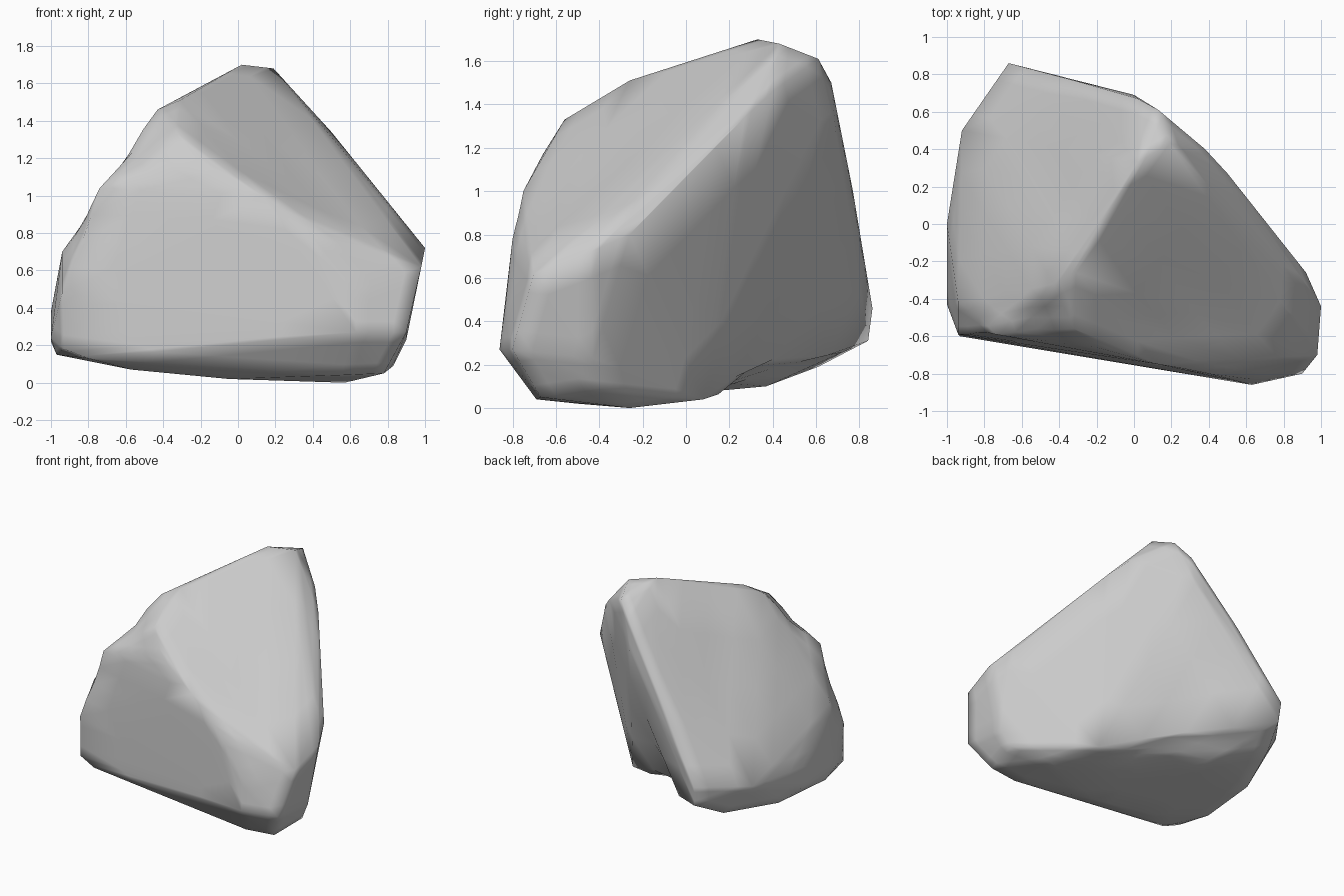
import bpy, bmesh
from mathutils import Vector

# Corner points of the boulder, grouped by the edge they describe
summit = [(0.02, 0.33, 1.70), (0.19, 0.43, 1.68), (0.13, 0.61, 1.61), (0.02, 0.67, 1.50)]
right_ridge = [(0.38, 0.40, 1.46), (0.50, 0.27, 1.34), (0.69, 0.02, 1.10),
               (0.92, -0.26, 0.80), (1.00, -0.44, 0.72), (0.98, -0.70, 0.62)]
left_ridge = [(-0.31, -0.26, 1.51), (-0.43, -0.32, 1.46), (-0.32, -0.56, 1.33),
              (-0.20, -0.66, 1.17), (-0.74, -0.59, 1.04)]
back_ridge = [(0.00, 0.69, 1.28), (-0.33, 0.77, 1.00), (-0.67, 0.86, 0.46), (-0.66, 0.84, 0.31)]
front_brow = [(0.13, -0.75, 1.00), (0.40, -0.80, 0.78), (0.63, -0.83, 0.50), (0.90, -0.80, 0.27)]
left_side = [(-0.94, -0.42, 0.70), (-0.94, -0.59, 0.48), (-1.00, -0.43, 0.24),
             (-1.00, 0.00, 0.38), (-1.00, -0.02, 0.22), (-0.92, 0.50, 0.40)]
front_foot = [(-0.93, -0.60, 0.18), (-0.40, -0.67, 0.20), (0.63, -0.86, 0.27), (0.90, -0.43, 0.23)]
underside = [(-0.97, -0.32, 0.15), (-0.80, -0.62, 0.13), (-0.57, -0.45, 0.07), (-0.05, -0.50, 0.02),
             (0.57, -0.26, 0.00), (0.55, -0.69, 0.04), (0.78, -0.67, 0.05),
             (0.83, -0.40, 0.09), (0.40, 0.08, 0.04), (-0.40, 0.37, 0.10),
             (-0.75, 0.61, 0.19), (-0.92, 0.18, 0.15)]

# Wrap the corners in a faceted skin
bm = bmesh.new()
for group in (summit, right_ridge, left_ridge, back_ridge, front_brow,
              left_side, front_foot, underside):
    for p in group:
        bm.verts.new(p)
bmesh.ops.convex_hull(bm, input=bm.verts[:])
loose = [v for v in bm.verts if not v.link_faces]
bmesh.ops.delete(bm, geom=loose, context='VERTS')
bmesh.ops.recalc_face_normals(bm, faces=bm.faces[:])
bmesh.ops.subdivide_edges(bm, edges=bm.edges[:], cuts=3, use_grid_fill=True)
bmesh.ops.triangulate(bm, faces=bm.faces[:])
bm.normal_update()

# Shallow hollows worn into the surface: centre, radius, depth
hollows = [((0.40, -0.45, 1.02), 0.40, 0.02),
           ((-0.45, 0.25, 1.10), 0.40, 0.02),
           ((-0.58, -0.50, 1.24), 0.18, 0.03),
           ((-0.86, -0.52, 0.84), 0.18, 0.02),
           ((0.00, 0.45, 0.18), 0.40, 0.09)]
for centre, radius, depth in hollows:
    for v in bm.verts:
        d = (v.co - Vector(centre)).length / radius
        if d < 1:
            v.co -= v.normal * depth * (1 - d * d)

mesh = bpy.data.meshes.new("boulder")
bm.to_mesh(mesh)
bm.free()
for poly in mesh.polygons:
    poly.use_smooth = True
boulder = bpy.data.objects.new("boulder", mesh)
bpy.context.collection.objects.link(boulder)
